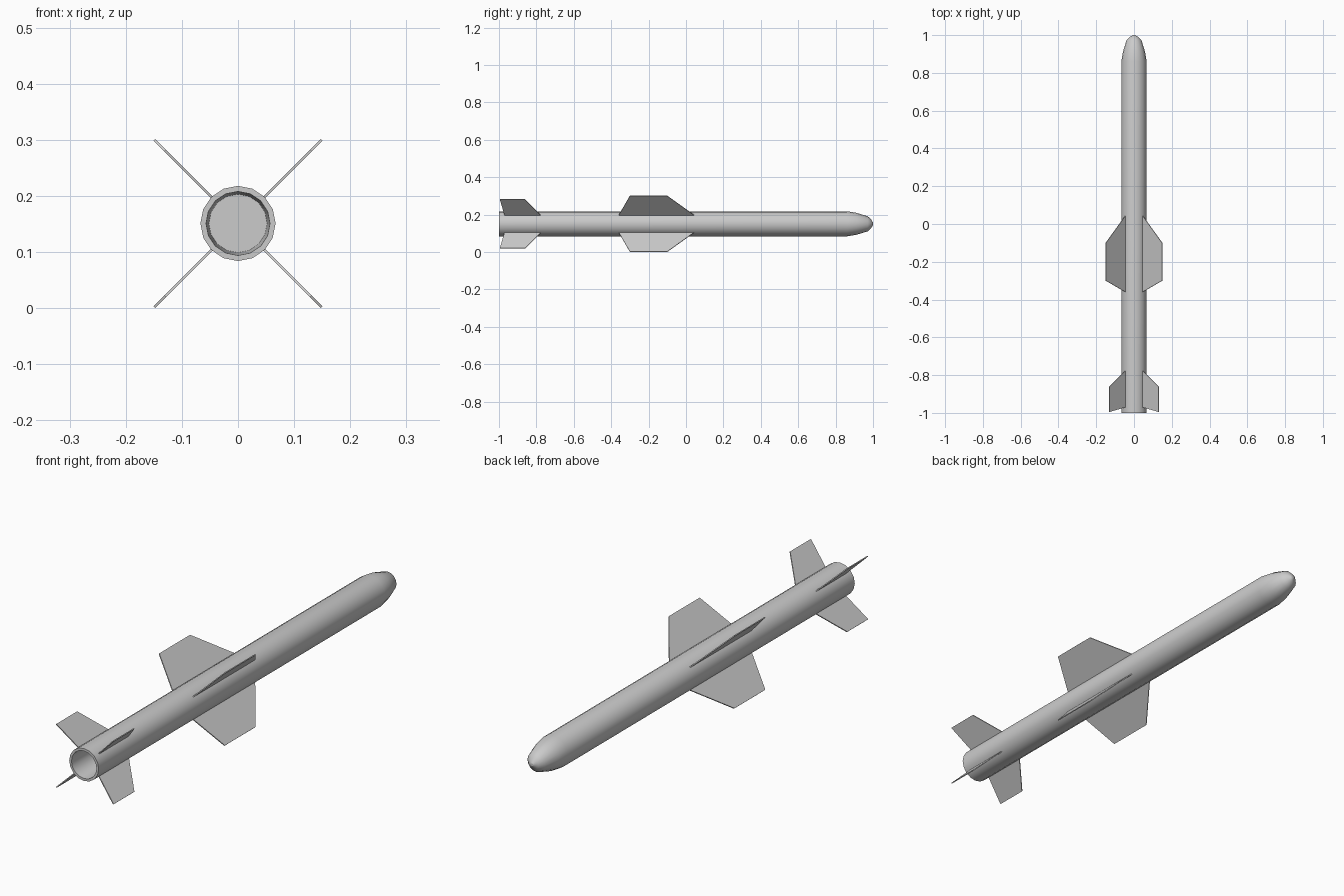
import bpy, bmesh, math

if "Cube" in bpy.data.objects:
    bpy.data.objects.remove(bpy.data.objects["Cube"])

CZ = 0.151      # height of the body axis
SIDES = 16


def finish(bm, name):
    bmesh.ops.recalc_face_normals(bm, faces=bm.faces[:])
    mesh = bpy.data.meshes.new(name)
    bm.to_mesh(mesh)
    bm.free()
    obj = bpy.data.objects.new(name, mesh)
    bpy.context.collection.objects.link(obj)
    return obj


def lathe(name, profile):
    """Revolve (y, radius) points around the body axis; end rings are capped."""
    bm = bmesh.new()
    rings = []
    for y, r in profile:
        ring = []
        for i in range(SIDES):
            a = 2 * math.pi * i / SIDES
            ring.append(bm.verts.new((r * math.cos(a), y, CZ + r * math.sin(a))))
        rings.append(ring)
    for a, b in zip(rings, rings[1:]):
        for i in range(SIDES):
            j = (i + 1) % SIDES
            bm.faces.new((a[i], a[j], b[j], b[i]))
    bm.faces.new(rings[0])
    bm.faces.new(rings[-1])
    return finish(bm, name)


def fin(name, outline, angle, thickness=0.004):
    """Thin plate from (radius, y) points, turned around the body axis."""
    bm = bmesh.new()
    c, s = math.cos(angle), math.sin(angle)
    layers = []
    for t in (-thickness / 2, thickness / 2):
        layers.append([bm.verts.new((r * c - t * s, y, CZ + r * s + t * c))
                       for r, y in outline])
    lo, hi = layers
    bm.faces.new(lo)
    bm.faces.new(hi)
    n = len(outline)
    for i in range(n):
        j = (i + 1) % n
        bm.faces.new((lo[i], lo[j], hi[j], hi[i]))
    return finish(bm, name)


# Tube with a blunt nose and an open recess at the tail
body = lathe("body", [
    (-0.86, 0.052), (-1.0, 0.057), (-1.0, 0.067), (0.86, 0.067),
    (0.91, 0.059), (0.972, 0.040), (0.99, 0.023), (1.0, 0.006)])
bpy.context.view_layer.objects.active = body
body.select_set(True)
bpy.ops.object.shade_smooth_by_angle(angle=math.radians(30))

# Four wings and four tail fins in a cross
wing = [(0.064, -0.36), (0.211, -0.30), (0.211, -0.10), (0.064, 0.045)]
tail = [(0.064, -0.97), (0.184, -0.995), (0.184, -0.86), (0.064, -0.775)]
for k in range(4):
    angle = math.radians(45 + 90 * k)
    fin(f"wing_{k + 1}", wing, angle)
    fin(f"tail_fin_{k + 1}", tail, angle)
